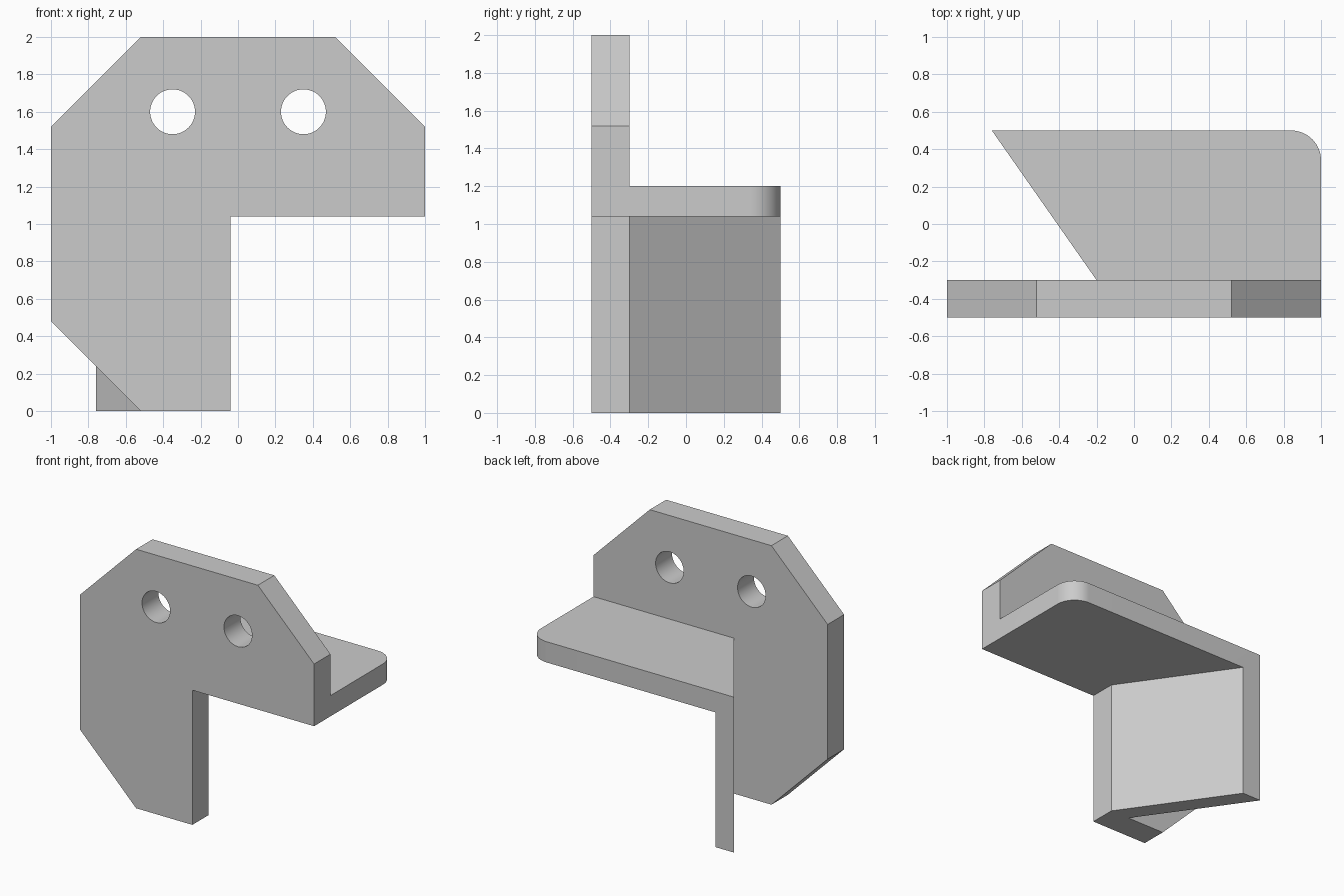
import bpy
import bmesh
import math
from mathutils import Vector

cube = bpy.data.objects.get("Cube")
if cube:
    bpy.data.objects.remove(cube, do_unlink=True)

grey = bpy.data.materials.new("plain_grey")
grey.use_nodes = True
colour = (0.6, 0.6, 0.6, 1)
grey.diffuse_color = colour
grey.node_tree.nodes["Principled BSDF"].inputs["Base Color"].default_value = colour


def prism(name, outline, extrude):
    """Closed solid made by sweeping an outline along a vector."""
    bm = bmesh.new()
    face = bm.faces.new([bm.verts.new(p) for p in outline])
    swept = bmesh.ops.extrude_face_region(bm, geom=[face])["geom"]
    verts = [v for v in swept if isinstance(v, bmesh.types.BMVert)]
    bmesh.ops.translate(bm, verts=verts, vec=Vector(extrude))
    bmesh.ops.recalc_face_normals(bm, faces=bm.faces)
    mesh = bpy.data.meshes.new(name)
    bm.to_mesh(mesh)
    bm.free()
    mesh.materials.append(grey)
    obj = bpy.data.objects.new(name, mesh)
    bpy.context.collection.objects.link(obj)
    return obj


def arc(cx, cy, r, start, end, steps):
    angles = [start + (end - start) * i / steps for i in range(steps + 1)]
    return [(cx + r * math.cos(a), cy + r * math.sin(a)) for a in angles]


def combine(target, tool, operation):
    mod = target.modifiers.new(operation, "BOOLEAN")
    mod.operation = operation
    mod.solver = "EXACT"
    mod.object = tool
    bpy.context.view_layer.objects.active = target
    bpy.ops.object.modifier_apply(modifier=mod.name)
    bpy.data.objects.remove(tool, do_unlink=True)


FRONT, FACE, BACK = -0.5, -0.3, 0.5
SHELF_LOW, SHELF_TOP = 1.04, 1.2

# Upright plate with chamfered corners
profile = [(-0.52, 0), (-0.04, 0), (-0.04, SHELF_LOW), (1, SHELF_LOW),
           (1, 1.52), (0.52, 2), (-0.52, 2), (-1, 1.52), (-1, 0.48)]
bracket = prism("bracket", [(x, FRONT, z) for x, z in profile],
                (0, FACE - FRONT, 0))

# Shelf with one rounded corner
plan = [(-0.2, FACE), (1, FACE)]
plan += arc(0.84, 0.34, 0.16, 0, math.pi / 2, 16) + [(-0.76, BACK)]
shelf = prism("shelf", [(x, y, SHELF_LOW) for x, y in plan],
              (0, 0, SHELF_TOP - SHELF_LOW))

# Slanted support wall under the shelf
plan = [(-0.2, FACE), (-0.04, FACE), (-0.6, BACK), (-0.76, BACK)]
wall = prism("slanted_wall", [(x, y, 0) for x, y in plan], (0, 0, SHELF_TOP))

combine(shelf, wall, "UNION")
combine(bracket, shelf, "UNION")

# Two mounting holes
for side in (-1, 1):
    ring = arc(0.35 * side, 1.6, 0.12, 0, math.tau, 48)[:-1]
    hole = prism("hole_cutter", [(x, FRONT - 0.1, z) for x, z in ring],
                 (0, 0.4, 0))
    hole.hide_render = True
    combine(bracket, hole, "DIFFERENCE")

# Merge coplanar faces and smooth only the curved ones
bm = bmesh.new()
bm.from_mesh(bracket.data)
bmesh.ops.remove_doubles(bm, verts=bm.verts, dist=0.0001)
bmesh.ops.dissolve_limit(bm, angle_limit=math.radians(1),
                         verts=bm.verts, edges=bm.edges)
bm.to_mesh(bracket.data)
bm.free()
bpy.ops.object.select_all(action="DESELECT")
bracket.select_set(True)
bpy.context.view_layer.objects.active = bracket
bpy.ops.object.shade_smooth_by_angle(angle=math.radians(30))
